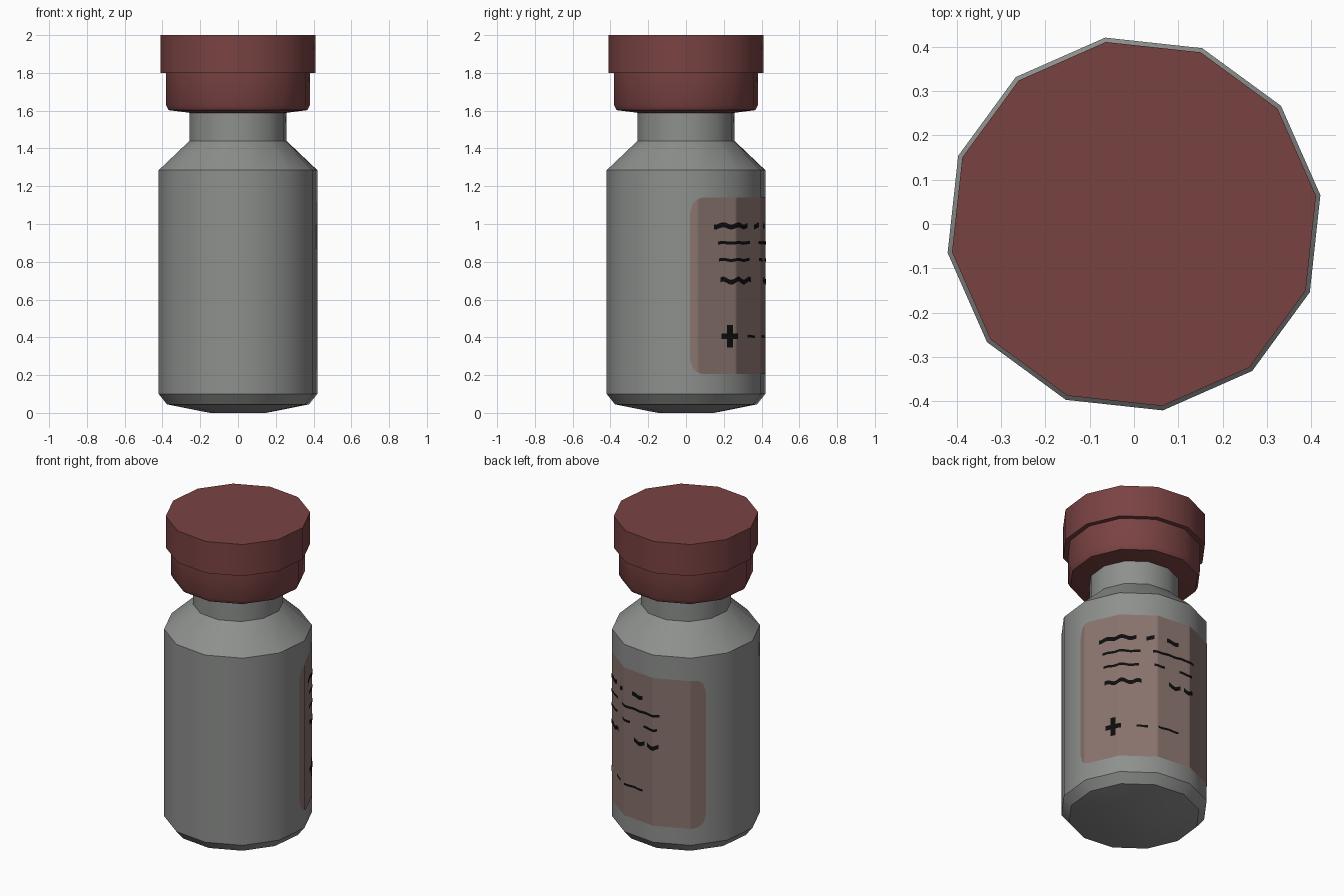
import bpy, bmesh, math

if "Cube" in bpy.data.objects:
    bpy.data.objects.remove(bpy.data.objects["Cube"])

SIDES, TURN, R = 12, 8.8, 0.425      # 12-sided vial, first corner at 8.8 degrees


def material(name, rgb):
    m = bpy.data.materials.new(name)
    m.diffuse_color = (*rgb, 1)
    m.use_nodes = True
    m.node_tree.nodes["Principled BSDF"].inputs["Base Color"].default_value = m.diffuse_color
    return m


GLASS = material("grey_glass", (0.27, 0.28, 0.27))
RED = material("dull_red_cap", (0.195, 0.055, 0.055))
PAPER = material("faded_label", (0.25, 0.172, 0.155))
INK = material("black_ink", (0.004, 0.004, 0.004))


def finish(bm, name, mat):
    bmesh.ops.recalc_face_normals(bm, faces=bm.faces) if mat in (GLASS, RED) else None
    me = bpy.data.meshes.new(name)
    bm.to_mesh(me)
    bm.free()
    me.materials.append(mat)
    ob = bpy.data.objects.new(name, me)
    bpy.context.collection.objects.link(ob)
    bpy.ops.object.select_all(action='DESELECT')
    ob.select_set(True)
    bpy.context.view_layer.objects.active = ob
    bpy.ops.object.shade_smooth_by_angle(angle=math.radians(32))
    return ob


def lathe(name, profile, mat):
    """Revolve (radius, z) points into a closed 12-sided solid."""
    bm = bmesh.new()
    rings = []
    for r, z in profile:
        angs = [math.radians(TURN + 360 / SIDES * i) for i in range(SIDES)]
        rings.append([bm.verts.new((r * math.cos(a), r * math.sin(a), z)) for a in angs])
    for lo, hi in zip(rings, rings[1:]):
        for i in range(SIDES):
            j = (i + 1) % SIDES
            bm.faces.new((lo[i], lo[j], hi[j], hi[i]))
    bm.faces.new(rings[0][::-1])
    bm.faces.new(rings[-1])
    return finish(bm, name, mat)


def on_wall(deg, z, lift):
    """Point on the flat-sided wall at an angle, lifted slightly outward."""
    rel = (deg - TURN) % 30 - 15
    r = R * math.cos(math.radians(15)) / math.cos(math.radians(rel)) + lift
    a = math.radians(deg)
    return (r * math.cos(a), r * math.sin(a), z)


def wall_strip(bm, a0, a1, low, high, lift, step=2.0):
    """Strip of quads hugging the wall; low and high give z for each angle."""
    n = max(2, round((a1 - a0) / step))
    angs = {a0 + (a1 - a0) * i / n for i in range(n + 1)}
    angs |= {TURN + 30 * k for k in range(SIDES) if a0 < TURN + 30 * k < a1}
    prev = None
    for a in sorted(angs):
        cur = (bm.verts.new(on_wall(a, low(a), lift)), bm.verts.new(on_wall(a, high(a), lift)))
        if prev:
            bm.faces.new((prev[0], cur[0], cur[1], prev[1]))
        prev = cur


# glass vial
lathe("vial_body", [(0.15, 0.0), (0.38, 0.045), (R, 0.10), (R, 1.285),
                    (0.26, 1.44), (0.26, 1.62)], GLASS)

# stopper cap: narrow collar and wider lid
lathe("cap_collar", [(0.23, 1.585), (0.372, 1.603), (0.386, 1.63), (0.386, 1.81)], RED)
lathe("cap_lid", [(0.415, 1.80), (0.415, 2.0)], RED)

# rounded label wrapped round the right and back
A0, A1, Z0, Z1, CR = 3.0, 141.0, 0.205, 1.14, 0.075


def corner_drop(a):
    d = min(a - A0, A1 - a) * math.pi / 180 * 0.415
    return CR - math.sqrt(max(0, CR * CR - (CR - d) ** 2)) if d < CR else 0


bm = bmesh.new()
wall_strip(bm, A0, A1, lambda a: Z0 + corner_drop(a), lambda a: Z1 - corner_drop(a), 0.002)
finish(bm, "label", PAPER)

# abstract ink dashes: z, half thickness, ripple, angle spans
rows = [
    (0.99, 0.013, 0.006, [(21, 52), (60, 66), (77, 88)]),
    (0.90, 0.008, 0.002, [(24, 55), (65, 104)]),
    (0.81, 0.008, 0.003, [(25, 54), (66, 75), (89, 102)]),
    (0.70, 0.013, 0.009, [(26, 56), (79, 90), (93, 103)]),
    (0.405, 0.007, 0.002, [(52, 61), (69, 88)]),
]
bm = bmesh.new()
for z, h, wave, spans in rows:
    for s, e in spans:
        def mid(a, z=z, w=wave):
            return z + w * math.sin(a * 0.5)
        wall_strip(bm, s, e, lambda a: mid(a) - h, lambda a: mid(a) + h, 0.004)
finish(bm, "label_dashes", INK)

# small cross mark
bm = bmesh.new()
wall_strip(bm, 27, 40, lambda a: 0.39, lambda a: 0.42, 0.004)
wall_strip(bm, 31.3, 35.7, lambda a: 0.345, lambda a: 0.465, 0.005)
finish(bm, "label_cross", INK)
